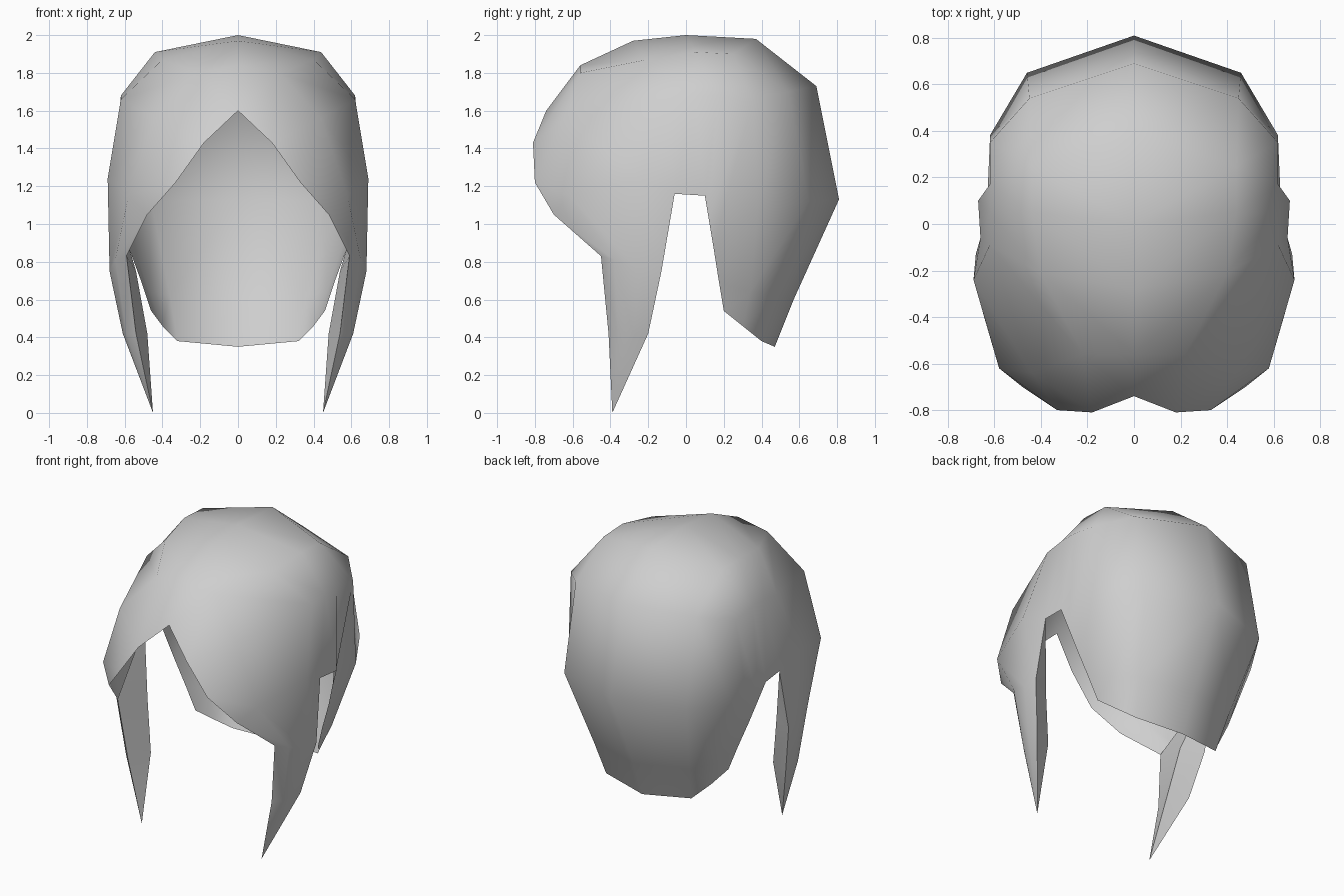
import bpy, bmesh

cube = bpy.data.objects.get("Cube")
if cube:
    bpy.data.objects.remove(cube, do_unlink=True)

GREY = (0.62, 0.62, 0.62, 1)
grey = bpy.data.materials.new("plain grey")
grey.use_nodes = True
grey.diffuse_color = GREY
grey.node_tree.nodes["Principled BSDF"].inputs["Base Color"].default_value = GREY

TIP = (.45, -.39, 0)   # point where each side lock ends

# Left half arcs, each running from the parting down to the side
front_arcs = [
    # cut edge of the fringe and front of the lock
    [(0, -.74, 1.60), (.18, -.81, 1.43), (.33, -.80, 1.22), (.48, -.70, 1.05),
     (.59, -.45, .83), (.54, -.41, .42), TIP],
    # bulge of the fringe
    [(0, -.56, 1.84), (.22, -.56, 1.80), (.44, -.64, 1.56), (.58, -.62, 1.15),
     (.65, -.38, .81), (.59, -.36, .42), TIP],
    # top of the fringe and outer face of the lock
    [(0, -.28, 1.97), (.40, -.21, 1.87), (.62, -.09, 1.66), (.69, -.24, 1.24),
     (.68, -.24, .75), (.61, -.28, .42), TIP],
    # crown and rear edge of the lock
    [(0, 0, 2), (.44, .05, 1.91), (.62, .05, 1.68), (.66, -.06, 1.16),
     (.68, -.13, .75), (.61, -.20, .42), TIP],
]
back_arcs = [
    [(0, .37, 1.98), (.44, .25, 1.90), (.62, .17, 1.68), (.67, .10, 1.15)],
    [(0, .69, 1.73), (.45, .54, 1.70), (.62, .35, 1.65), (.63, .12, 1.03)],
    [(0, .81, 1.13), (.46, .65, 1.12), (.62, .38, 1.08), (.58, .145, .88)],
    [(0, .57, .60), (.36, .48, .62), (.47, .34, .64), (.51, .175, .69)],
    # cut edge at the nape
    [(0, .47, .35), (.32, .40, .38), (.40, .30, .46), (.46, .20, .54)],
]
inner_ridge = [(.54, -.20, .75), (.48, -.25, .42), TIP]

bm = bmesh.new()


def add_verts(points):
    return [bm.verts.new(p) for p in points]


def skin(a, b):
    """Join two arcs with quads as far as the shorter one reaches."""
    for i in range(min(len(a), len(b)) - 1):
        bm.faces.new((a[i], a[i + 1], b[i + 1], b[i]))


# Outer shell; the shorter back arcs leave the ear notch open
arcs = [add_verts(arc) for arc in front_arcs + back_arcs]
for a, b in zip(arcs, arcs[1:]):
    skin(a, b)

# Inner side of the lock, from its rear edge round to its front edge
fringe, crown = arcs[0], arcs[3]
inner = add_verts(inner_ridge)
bm.faces.new((crown[3], crown[4], inner[0]))
skin(crown[4:], inner)
bm.faces.new((crown[3], inner[0], fringe[4]))
skin(inner, fringe[4:])

bmesh.ops.remove_doubles(bm, verts=bm.verts, dist=0.0005)

# Smooth shading with the thin lock edges kept sharp
bm.normal_update()
for f in bm.faces:
    f.smooth = True
for e in bm.edges:
    e.smooth = e.calc_face_angle(0) < 1.0

mesh = bpy.data.meshes.new("hair_shell")
bm.to_mesh(mesh)
bm.free()
mesh.materials.append(grey)
hair = bpy.data.objects.new("hair_shell", mesh)
bpy.context.collection.objects.link(hair)

# Mirror to the right half
mirror = hair.modifiers.new("mirror", 'MIRROR')
mirror.use_axis[0] = True
mirror.use_clip = True
mirror.merge_threshold = 0.001
